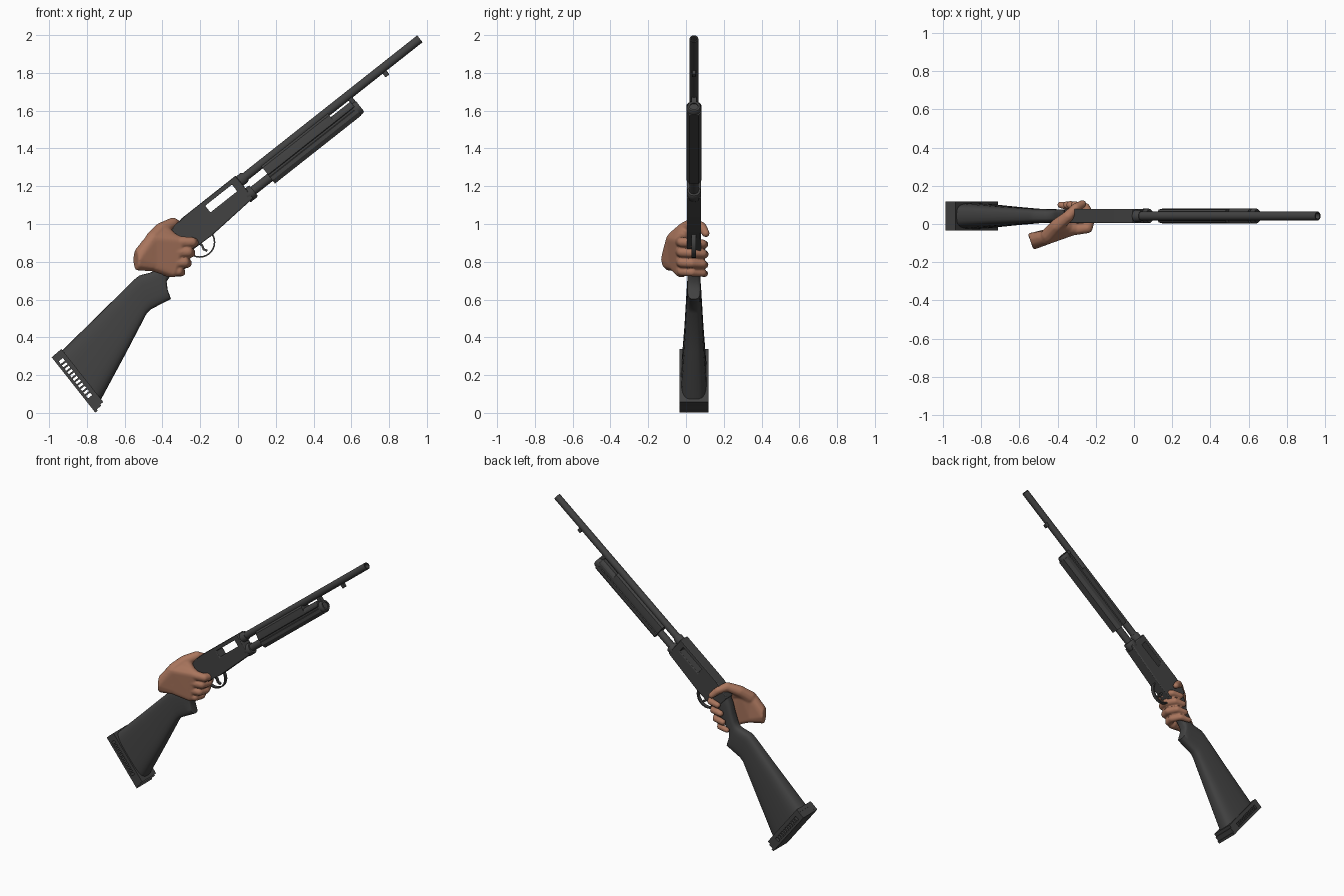
import bpy, bmesh
from math import sin, cos, pi, radians
from mathutils import Matrix, Vector

if "Cube" in bpy.data.objects:
    bpy.data.objects.remove(bpy.data.objects["Cube"])

# Gun frame: x along the barrel, z up from the barrel axis, then tilted as a whole
GUN = Matrix.Translation((0, 0.042, 1.22)) @ Matrix.Rotation(radians(-38.3), 4, 'Y')


def material(name, col):
    m = bpy.data.materials.new(name)
    m.diffuse_color = col
    m.use_nodes = True
    m.node_tree.nodes["Principled BSDF"].inputs["Base Color"].default_value = m.diffuse_color
    return m


STEEL = material("dark_steel", (0.055, 0.055, 0.055, 1))
SKIN = material("skin", (0.40, 0.18, 0.11, 1))


def finish(name, bm, mat=STEEL, matrix=GUN, bevel=0, angle=35):
    bmesh.ops.recalc_face_normals(bm, faces=bm.faces)
    me = bpy.data.meshes.new(name)
    bm.to_mesh(me)
    bm.free()
    me.materials.append(mat)
    me.polygons.foreach_set("use_smooth", [True] * len(me.polygons))
    me.set_sharp_from_angle(angle=radians(angle))
    ob = bpy.data.objects.new(name, me)
    bpy.context.collection.objects.link(ob)
    ob.matrix_world = matrix
    if bevel:
        b = ob.modifiers.new("bevel", 'BEVEL')
        b.width, b.segments, b.limit_method = bevel, 2, 'ANGLE'
    return ob


def bridge(bm, rings, caps=True, closed=False):
    vs = [[bm.verts.new(p) for p in r] for r in rings]
    n = len(vs[0])
    pairs = list(zip(vs, vs[1:])) + ([(vs[-1], vs[0])] if closed else [])
    for a, b in pairs:
        for i in range(n):
            bm.faces.new((a[i], a[(i + 1) % n], b[(i + 1) % n], b[i]))
    if caps and not closed:
        bm.faces.new(vs[0])
        bm.faces.new(vs[-1])


def plate(name, pts, hw, bevel=0):
    """Side profile (x, z) extruded to half width hw."""
    bm = bmesh.new()
    bridge(bm, [[(x, s * hw, z) for x, z in pts] for s in (-1, 1)])
    return finish(name, bm, bevel=bevel)


def box(bm, x0, x1, z0, z1, hw):
    rect = [(x0, z0), (x1, z0), (x1, z1), (x0, z1)]
    bridge(bm, [[(x, s * hw, z) for x, z in rect] for s in (-1, 1)])


def lathe(name, prof, z=0, n=32):
    """Profile (x, radius) turned about a line parallel to the barrel."""
    bm = bmesh.new()
    bridge(bm, [[(x, r * cos(2 * pi * i / n), z + r * sin(2 * pi * i / n))
                 for i in range(n)] for x, r in prof])
    return finish(name, bm)


# Barrel with open muzzle, collar and lug
lathe("barrel", [(0, .023), (1.227, .023), (1.227, .016), (1.08, .016)])
lathe("barrel_collar", [(-.02, .031), (.04, .031), (.05, .026)])
bm = bmesh.new()
box(bm, .958, .984, -.048, -.018, .010)
finish("barrel_lug", bm, bevel=.003)

# Magazine tube, ring and end cap
lathe("magazine_tube", [(-.02, .024), (.74, .024)], -.084)
lathe("magazine_ring", [(-.014, .034), (-.008, .038), (.03, .038), (.038, .034)], -.086)
lathe("magazine_cap", [(.715, .036), (.722, .039), (.748, .039), (.757, .033),
                       (.757, .022), (.75, .022)], -.084)
bm = bmesh.new()
box(bm, .728, .755, -.062, -.015, .014)
finish("barrel_clamp", bm, bevel=.003)


# Pump fore-end with side grooves
def fore_end(name, x0, x1, top):
    half = [(.020, top), (.034, top - .012), (.039, -.055), (.039, -.066),
            (.034, -.070), (.034, -.080), (.039, -.084), (.039, -.104), (.024, -.126)]
    sec = half + [(-y, z) for y, z in reversed(half)]
    bm = bmesh.new()
    bridge(bm, [[(x, y, z) for y, z in sec] for x in (x0, x1)])
    finish(name, bm, angle=20)


fore_end("fore_end", .150, .60, -.008)
fore_end("fore_end_tip", .598, .732, -.033)

# Receiver with a see-through port
receiver = plate("receiver", [(-.46, .010), (-.42, .026), (-.35, .036), (.012, .036),
                              (.012, -.115), (-.28, -.135), (-.45, -.13)], .037)
bm = bmesh.new()
box(bm, -.213, -.032, -.034, .011, .1)
cutter = finish("port_cutter", bm)
cutter.hide_render = True
cutter.hide_viewport = True
cut = receiver.modifiers.new("port", 'BOOLEAN')
cut.operation, cut.object, cut.solver = 'DIFFERENCE', cutter, 'EXACT'
bv = receiver.modifiers.new("bevel", 'BEVEL')
bv.width, bv.segments, bv.limit_method = .005, 2, 'ANGLE'


# Trigger guard and trigger
def strip(name, path, t, hw):
    bm = bmesh.new()
    rings = []
    for i, p in enumerate(path):
        a, b = Vector(path[max(i - 1, 0)]), Vector(path[min(i + 1, len(path) - 1)])
        d = (b - a).normalized()
        nx, nz = -d.y * t / 2, d.x * t / 2
        rings.append([(p[0] + s * nx, y * hw, p[1] + s * nz)
                      for s, y in ((-1, -1), (-1, 1), (1, 1), (1, -1))])
    bridge(bm, rings)
    finish(name, bm)


arc = [(-.355 + .078 * cos(a), -.125 - .076 * sin(a))
       for a in [pi * i / 14 for i in range(15)]]
strip("trigger_guard", arc, .008, .012)
strip("trigger", [(-.36, -.12), (-.356, -.145), (-.362, -.165), (-.352, -.184)], .012, .008)

# Stock and pistol grip: sections between a top point and a bottom point
sections = [((-1.29, -.122), (-1.29, -.456), .068), ((-1.02, -.093), (-1.02, -.339), .051),
            ((-.75, -.063), (-.81, -.245), .039), ((-.715, -.063), (-.775, -.242), .037),
            ((-.66, -.087), (-.70, -.256), .036), ((-.635, -.094), (-.661, -.264), .035),
            ((-.615, -.092), (-.644, -.214), .034), ((-.595, -.083), (-.622, -.178), .034),
            ((-.545, -.05), (-.56, -.157), .034), ((-.495, -.012), (-.485, -.138), .035),
            ((-.43, .02), (-.42, -.13), .036)]
bm = bmesh.new()
rings = []
for a, b, w in sections:
    a, b = Vector(a), Vector(b)
    ring = []
    for i in range(28):
        t = 2 * pi * i / 28
        c, s = cos(t), sin(t)
        k = (abs(c) ** .6) * (1 if c > 0 else -1)
        q = (abs(s) ** .55) * (1 if s > 0 else -1)
        p = (a + b) / 2 + (a - b) / 2 * q
        ring.append((p.x, w * k, p.y))
    rings.append(ring)
bridge(bm, rings)
finish("stock_and_grip", bm, angle=40)

# Ventilated butt pad: two rails, solid ends, thin rungs
bm = bmesh.new()
box(bm, -1.348, -1.332, -.488, -.115, .077)
box(bm, -1.304, -1.280, -.470, -.113, .077)
box(bm, -1.335, -1.300, -.155, -.114, .077)
box(bm, -1.335, -1.300, -.479, -.405, .077)
for i in range(1, 11):
    z = -.155 - i * .0228
    box(bm, -1.335, -1.300, z - .005, z + .005, .077)
finish("butt_pad", bm)

# Hand: convex hulls over spheres, fused by remeshing
hand = bmesh.new()


def hull(balls):
    tmp = bmesh.new()
    for x, y, z, r in balls:
        bmesh.ops.create_icosphere(tmp, subdivisions=2, radius=r,
                                   matrix=Matrix.Translation((x, y, z)))
    res = bmesh.ops.convex_hull(tmp, input=tmp.verts)
    junk = {v for v in res["geom_interior"] + res["geom_unused"]
            if isinstance(v, bmesh.types.BMVert)}
    bmesh.ops.delete(tmp, geom=list(junk), context='VERTS')
    me = bpy.data.meshes.new("tmp")
    tmp.to_mesh(me)
    tmp.free()
    hand.from_mesh(me)
    bpy.data.meshes.remove(me)


def chain(balls):
    for a, b in zip(balls, balls[1:]):
        hull([a, b])


wrist = [(-.533 - .012 * cos(t), -.09 + .034 * cos(t), .812 + .05 * sin(t), .009)
         for t in [2 * pi * i / 10 for i in range(10)]]
heel = [(-.455, -.07, .915, .038), (-.45, -.06, .785, .036)]
hull(wrist + heel)
hull(heel + [(-.31, -.025, .905, .032), (-.35, -.025, .75, .034), (-.40, -.03, .94, .036)])
chain([(-.45, -.06, .925, .04), (-.405, -.01, .972, .037), (-.345, .04, 1.005, .030),
       (-.305, .085, .985, .025), (-.27, .105, .95, .021)])
hull([(-.45, -.06, .92, .04), (-.405, -.01, .972, .035), (-.33, -.025, .91, .03)])
for x, z, r in ((-.228, .900, .025), (-.250, .847, .026), (-.268, .792, .025), (-.300, .745, .023)):
    chain([(x - .08, -.028, z + .005, r + .006), (x - .015, -.022, z + .004, r + .002),
           (x, .03, z, r), (x - .025, .088, z - .004, r - .002),
           (x - .085, .100, z - .008, r - .005)])
ob = finish("hand", hand, SKIN, Matrix.Identity(4), angle=180)
rm = ob.modifiers.new("fuse", 'REMESH')
rm.mode, rm.voxel_size, rm.use_smooth_shade = 'VOXEL', .006, True
sm = ob.modifiers.new("soften", 'SMOOTH')
sm.factor, sm.iterations = .5, 4
